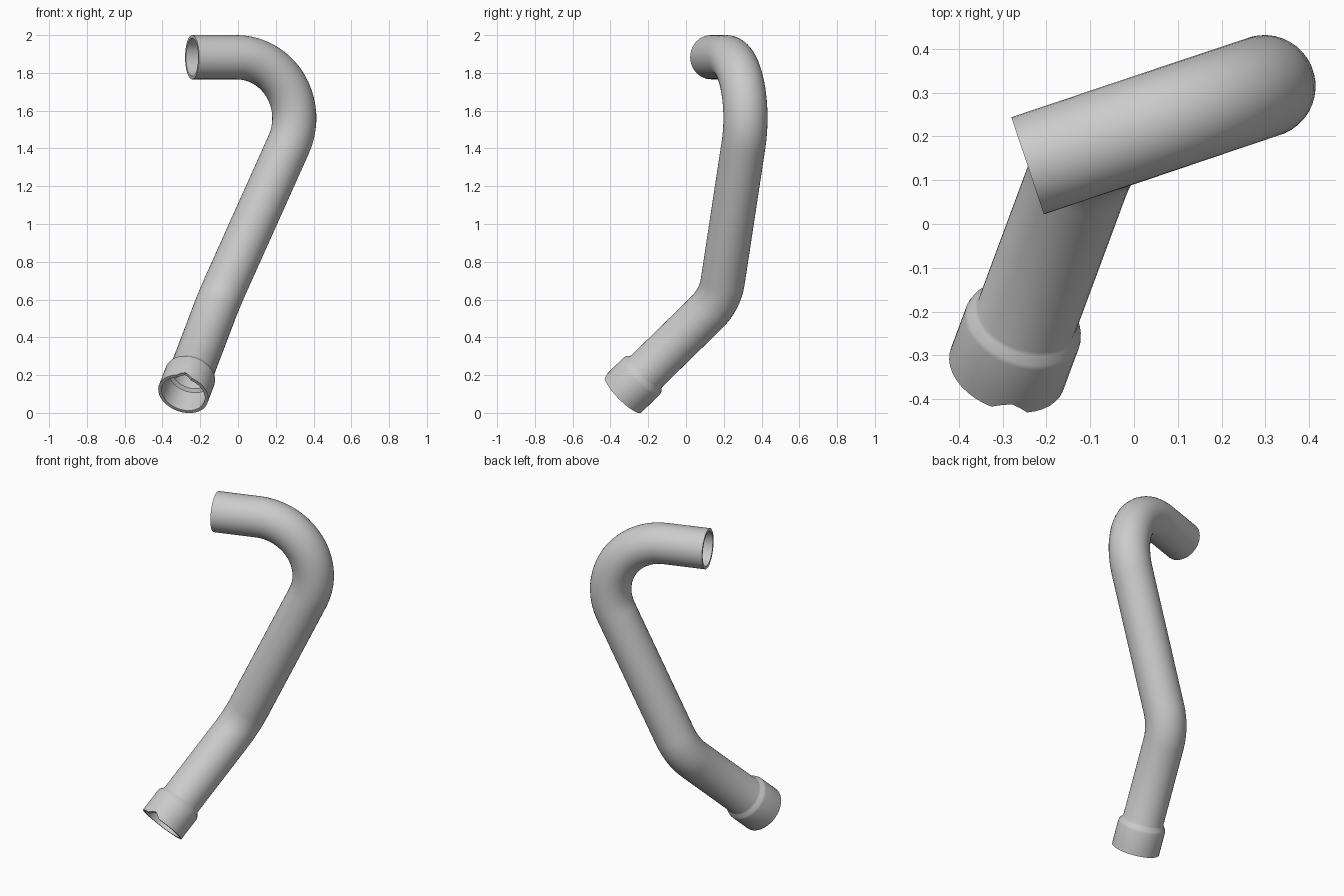
import bpy, bmesh
from math import sin, cos, pi, tan, radians
from mathutils import Vector, Quaternion

if "Cube" in bpy.data.objects:
    bpy.data.objects.remove(bpy.data.objects["Cube"])

SIDES = 40
R_OUT, R_IN = 0.117, 0.101        # pipe wall
S_OUT, S_IN = 0.137, 0.119        # socket wall
BEND = 0.323                      # centreline bend radius

# Centreline key points
bottom = Vector((-0.29, -0.332, 0.10))
corner = Vector((-0.10, 0.18, 0.60))
side = Vector((0.948, 0.318, 0)).normalized()
arc_c = Vector((-0.008, 0.212, 1.56))
top_end = Vector((-0.243, 0.133, 1.883))
up = Vector((0, 0, 1))

d1 = (corner - bottom).normalized()
a0 = radians(-25.5)
arc_start = arc_c + BEND * (cos(a0) * side + sin(a0) * up)
d2 = (arc_start - corner).normalized()

path = []                         # (point, tangent)


def station(p, t):
    path.append((p, t.normalized()))


# Socket and lower leg
socket_d = [0.0, 0.03, 0.14, 0.152, 0.168, 0.178]
for s in socket_d:
    station(bottom + d1 * s, d1)

# Gentle lower elbow
turn = d1.angle(d2)
axis = d1.cross(d2).normalized()
e0 = corner - d1 * BEND * tan(turn / 2)
centre = e0 + axis.cross(d1) * BEND
for i in range(9):
    q = Quaternion(axis, turn * i / 8)
    station(centre + q @ (e0 - centre), q @ d1)

# Large upper bend, then the straight outlet
for i in range(21):
    a = a0 + (pi / 2 - a0) * i / 20
    station(arc_c + BEND * (cos(a) * side + sin(a) * up), cos(a) * up - sin(a) * side)
station(top_end, -side)

# Frames carried along the path; side 0 faces the notch
n = Vector((0.05, -1, 1))
frames = []
for p, t in path:
    n = (n - t * n.dot(t)).normalized()
    frames.append((p, t, n, t.cross(n)))

outer_r = [S_OUT, S_OUT, S_OUT, 0.134, 0.121, R_OUT]
inner_r = [S_IN, S_IN, S_IN, R_IN, R_IN, R_IN]
outer_r += [R_OUT] * (len(path) - 6)
inner_r += [R_IN] * (len(path) - 6)
notch = {0: 0.024, 1: 0.015, SIDES - 1: 0.015}

bm = bmesh.new()


def ring(k, r):
    p, t, u, v = frames[k]
    out = []
    for j in range(SIDES):
        a = 2 * pi * j / SIDES
        co = p + r * (cos(a) * u + sin(a) * v)
        if k == 0:
            co = co + t * notch.get(j, 0)
        out.append(bm.verts.new(co))
    return out


# Outer skin up, inner skin back down, closed at both rims
last = len(path)
rings = [ring(k, outer_r[k]) for k in range(last)]
rings += [ring(k, inner_r[k]) for k in reversed(range(last))]
for k, a in enumerate(rings):
    b = rings[(k + 1) % len(rings)]
    for j in range(SIDES):
        m = (j + 1) % SIDES
        bm.faces.new((a[j], a[m], b[m], b[j]))
bmesh.ops.recalc_face_normals(bm, faces=bm.faces)

mesh = bpy.data.meshes.new("bent_pipe")
bm.to_mesh(mesh)
bm.free()
pipe = bpy.data.objects.new("bent_pipe", mesh)
bpy.context.collection.objects.link(pipe)
bpy.context.view_layer.objects.active = pipe
pipe.select_set(True)
bpy.ops.object.shade_smooth_by_angle(angle=radians(35))
